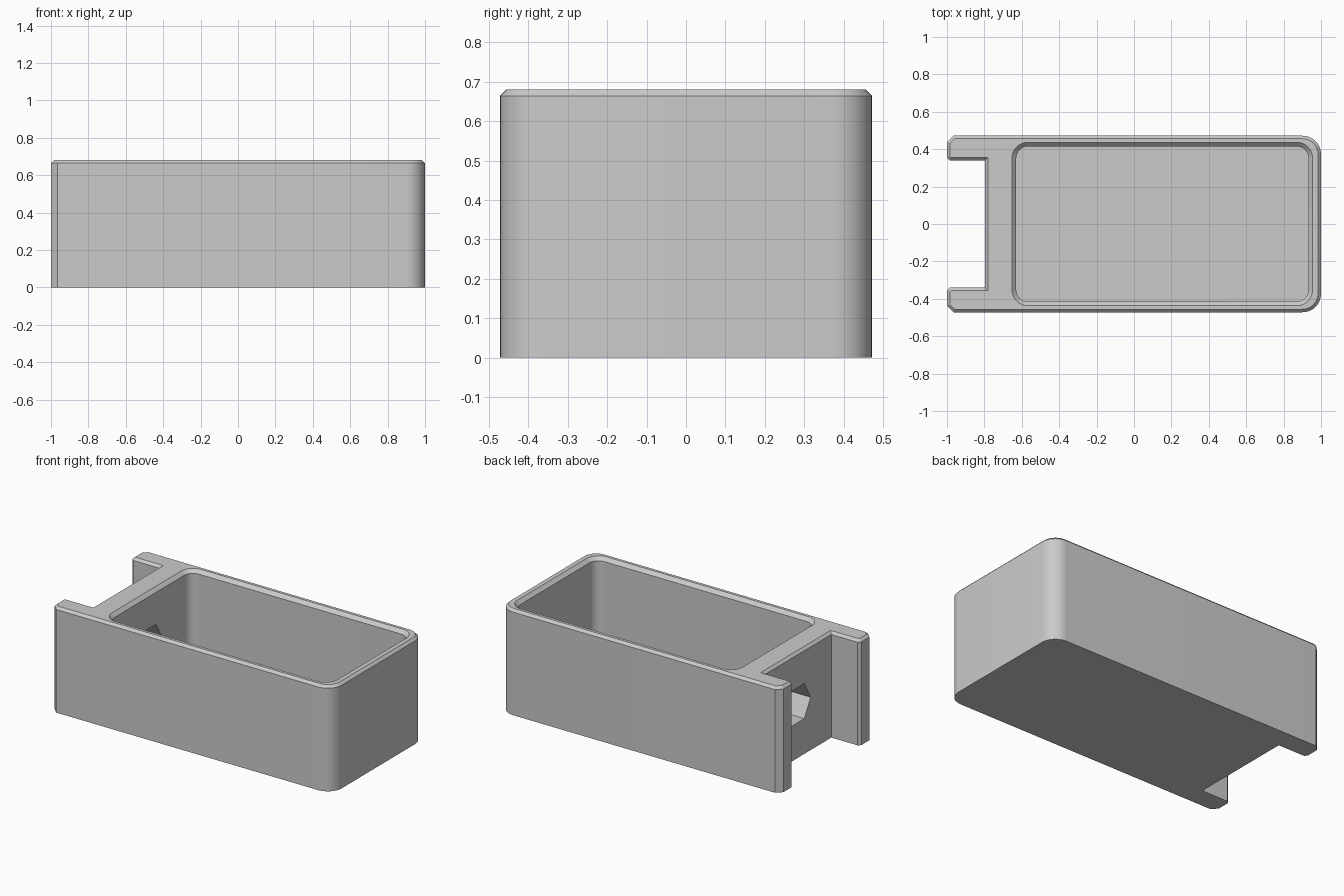
import bpy, bmesh, math
from mathutils import Vector

cube = bpy.data.objects.get("Cube")
if cube:
    bpy.data.objects.remove(cube, do_unlink=True)

grey = bpy.data.materials.new("plain grey")
grey.use_nodes = True
grey.diffuse_color = (0.6, 0.6, 0.6, 1)
grey.node_tree.nodes["Principled BSDF"].inputs["Base Color"].default_value = (0.6, 0.6, 0.6, 1)

HEIGHT, FLOOR = 0.68, 0.05
HALF_W, CHAMFER, LIP = 0.472, 0.016, 0.022


def arc(cx, cy, r, start, steps=10):
    """Quarter circle, counter-clockwise from the start angle in degrees."""
    angles = [math.radians(start + 90 * i / steps) for i in range(steps + 1)]
    return [(cx + r * math.cos(a), cy + r * math.sin(a)) for a in angles]


def inset(loop, d):
    """Move every edge of a counter-clockwise loop inwards by d."""
    pts = [Vector(p) for p in loop]
    out = []
    for i, p in enumerate(pts):
        a = (p - pts[i - 1]).normalized()
        b = (pts[(i + 1) % len(pts)] - p).normalized()
        na, nb = Vector((-a.y, a.x)), Vector((-b.y, b.x))
        out.append(tuple(p + (na + nb) * d / (1 + na.dot(nb))))
    return out


def rounded_rect(x0, x1, half, r):
    return (arc(x1 - r, half - r, r, 0) + arc(x0 + r, half - r, r, 90)
            + arc(x0 + r, r - half, r, 180) + arc(x1 - r, r - half, r, 270))


def loft(name, layers):
    """Closed solid through a stack of 3D loops."""
    bm = bmesh.new()
    rings = [[bm.verts.new(p) for p in ring] for ring in layers]
    n = len(rings[0])
    for low, high in zip(rings, rings[1:]):
        for i in range(n):
            j = (i + 1) % n
            bm.faces.new((low[i], low[j], high[j], high[i]))
    bm.faces.new(rings[0][::-1])
    bm.faces.new(rings[-1])
    bmesh.ops.recalc_face_normals(bm, faces=bm.faces)
    mesh = bpy.data.meshes.new(name)
    bm.to_mesh(mesh)
    bm.free()
    mesh.materials.append(grey)
    obj = bpy.data.objects.new(name, mesh)
    bpy.context.collection.objects.link(obj)
    return obj


def at(loop, z):
    return [(x, y, z) for x, y in loop]


def carve(body, cutter):
    mod = body.modifiers.new("carve", 'BOOLEAN')
    mod.operation, mod.solver, mod.object = 'DIFFERENCE', 'EXACT', cutter
    bpy.context.view_layer.objects.active = body
    bpy.ops.object.modifier_apply(modifier=mod.name)
    bpy.data.objects.remove(cutter, do_unlink=True)


# Outer body: rounded end at +x, two prongs around an open slot at -x
upper = arc(0.9, HALF_W - 0.1, 0.1, 0)
upper += [(-0.965, HALF_W), (-1, HALF_W - 0.035), (-1, 0.355), (-0.985, 0.34), (-0.797, 0.34)]
outline = upper + [(x, -y) for x, y in reversed(upper)]
body = loft("tray_body", [at(outline, 0), at(outline, HEIGHT - CHAMFER),
                          at(inset(outline, CHAMFER), HEIGHT)])

# Open compartment with a bevelled lip
rim = rounded_rect(-0.652, 0.955, 0.437, 0.085)
wall = inset(rim, LIP)
carve(body, loft("compartment_cutter", [at(wall, FLOOR), at(wall, HEIGHT - LIP),
                                        at(rim, HEIGHT), at(rim, HEIGHT + 0.1)]))

# Hexagonal hole through the wall between the slot and the compartment
hexagon = [(0.13 * math.cos(math.radians(60 * i)),
            HEIGHT / 2 + 0.13 * math.sin(math.radians(60 * i))) for i in range(6)]
carve(body, loft("hole_cutter", [[(x, y, z) for y, z in hexagon] for x in (-0.9, -0.5)]))

# Smooth the rounded corners, keep the chamfers crisp
bpy.ops.object.select_all(action='DESELECT')
body.select_set(True)
bpy.context.view_layer.objects.active = body
bpy.ops.object.shade_smooth_by_angle(angle=math.radians(25))
